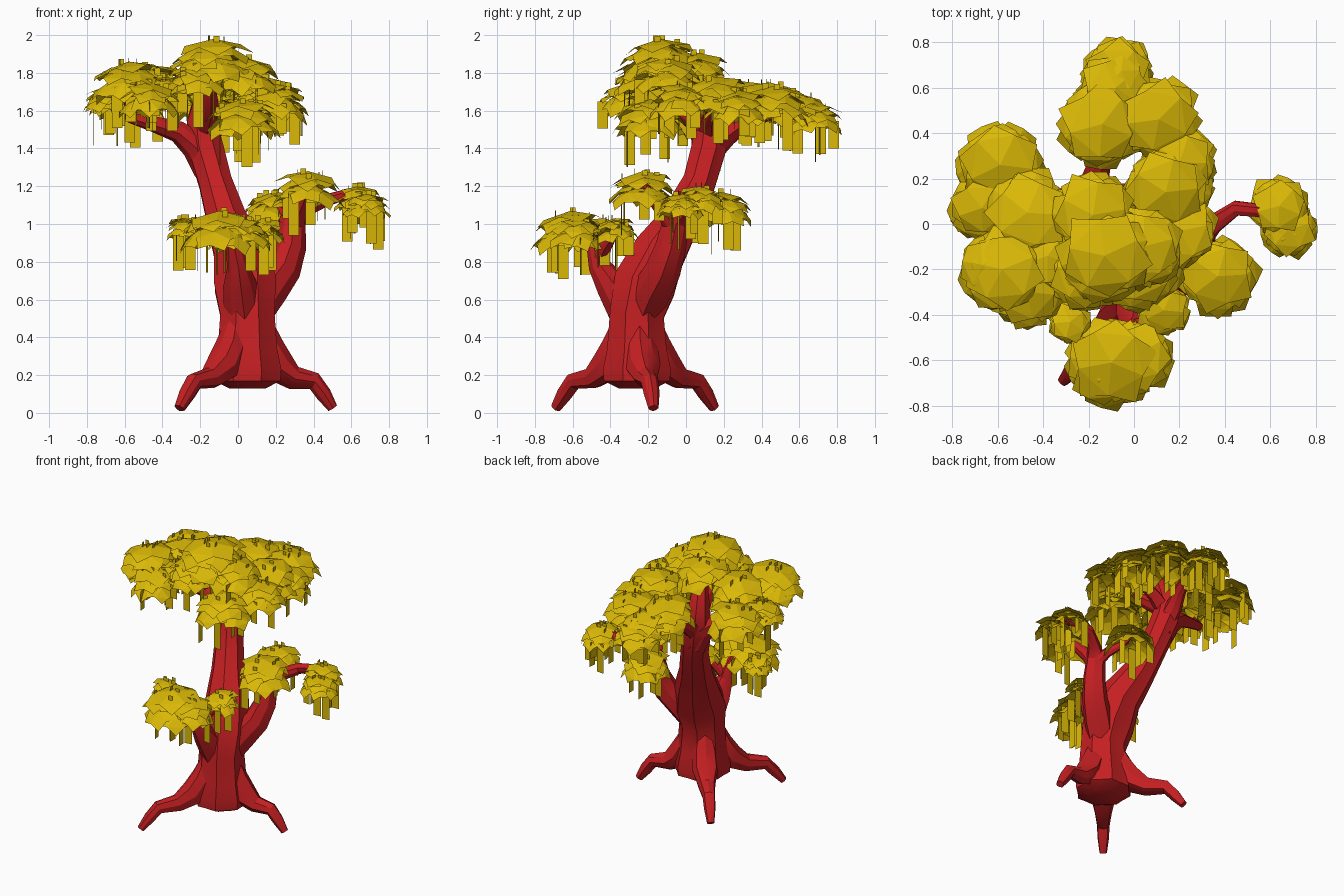
import bpy, bmesh, math, random
from mathutils import Vector, Matrix

random.seed(7)
cube = bpy.data.objects.get("Cube")
if cube:
    bpy.data.objects.remove(cube, do_unlink=True)


def make_material(name, color):
    material = bpy.data.materials.new(name)
    material.use_nodes = True
    material.diffuse_color = color
    material.node_tree.nodes["Principled BSDF"].inputs["Base Color"].default_value = color
    return material


bark = make_material("red bark", (0.56, 0.014, 0.016, 1))
foliage = make_material("yellow foliage", (0.7, 0.48, 0.002, 1))


def finish(bm, name, material, smooth=False):
    mesh = bpy.data.meshes.new(name)
    bm.to_mesh(mesh)
    bm.free()
    mesh.materials.append(material)
    obj = bpy.data.objects.new(name, mesh)
    bpy.context.collection.objects.link(obj)
    if smooth:
        bpy.ops.object.select_all(action="DESELECT")
        obj.select_set(True)
        bpy.context.view_layer.objects.active = obj
        bpy.ops.object.shade_smooth_by_angle(angle=math.radians(30))
    return obj


def limb(name, path, sides=8, ridge=0.05):
    """Sweep a ridged ring along points given as (x, y, z, radius)."""
    bm = bmesh.new()
    points = [Vector(p[:3]) for p in path]
    rings = []
    for i, p in enumerate(path):
        ahead = points[min(i + 1, len(points) - 1)]
        behind = points[max(i - 1, 0)]
        tangent = (ahead - behind).normalized()
        # Keep the ring direction stable along the limb
        if i == 0:
            side = tangent.orthogonal().normalized()
        else:
            side = (side - tangent * side.dot(tangent)).normalized()
        other = tangent.cross(side)
        ring = []
        for k in range(sides):
            angle = math.tau * k / sides
            radius = p[3] * (1 + (ridge if k % 2 else -ridge))
            offset = side * math.cos(angle) + other * math.sin(angle)
            ring.append(bm.verts.new(points[i] + offset * radius))
        rings.append(ring)
    for lower, upper in zip(rings, rings[1:]):
        for k in range(sides):
            n = (k + 1) % sides
            bm.faces.new((lower[k], lower[n], upper[n], upper[k]))
    bm.faces.new(rings[0][::-1])
    bm.faces.new(rings[-1])
    bmesh.ops.recalc_face_normals(bm, faces=bm.faces)
    return finish(bm, name, bark, smooth=True)


# Trunk leaning back and to the right as it rises
limb("trunk", [
    (.05, -.26, .13, .1), (.05, -.26, .17, .18), (.05, -.26, .23, .185),
    (.05, -.26, .34, .162), (.05, -.26, .52, .148), (.04, -.22, .68, .17),
    (.01, -.14, .85, .142), (-.06, -.03, 1.02, .108), (-.12, .07, 1.22, .09),
    (-.17, .12, 1.4, .095), (-.19, .13, 1.55, .08), (-.17, .08, 1.7, .055),
    (-.16, 0, 1.8, .03),
], sides=16, ridge=0.05)

# Three bent roots that climb the trunk as buttresses
for name, heading, reach in (("left_root", 11, 1), ("back_root", 131, 1.18), ("front_root", 230, 1.22)):
    turn = math.radians(heading)
    profile = ((.07, .5, .05), (.1, .36, .085), (.16, .25, .09), (.25, .185, .06),
               (.36, .168, .045), (.41, .1, .04), (.46, .025, .026))
    limb(name, [(.05 + d * reach * math.cos(turn), -.26 + d * reach * math.sin(turn), z, r)
                for d, z, r in profile])

# Lower boughs
limb("left_bough", [
    (.07, -.24, .5, .09), (.16, -.18, .65, .1), (.24, -.12, .76, .09),
    (.28, -.08, .88, .078), (.29, -.05, 1.02, .068), (.35, 0, 1.08, .045),
    (.45, .07, 1.12, .035), (.55, .06, 1.15, .03), (.66, .03, 1.13, .015)])
limb("left_twig", [
    (.3, -.06, .98, .05), (.32, -.12, 1.07, .04), (.36, -.2, 1.17, .03), (.38, -.24, 1.21, .015)])
limb("back_twig", [
    (.29, -.05, .98, .045), (.27, .04, 1.03, .035), (.22, .14, 1.07, .025), (.2, .19, 1.1, .012)])
limb("front_bough", [
    (.03, -.3, .52, .1), (.01, -.39, .68, .085), (0, -.46, .78, .055),
    (-.02, -.48, .88, .045), (-.05, -.52, .96, .03), (-.08, -.6, .99, .015)])
limb("front_twig", [
    (0, -.46, .8, .04), (.06, -.43, .88, .035), (.13, -.38, .95, .02)])

# Upper boughs
limb("right_bough", [
    (-.16, .11, 1.28, .07), (-.22, .11, 1.41, .075), (-.32, .08, 1.49, .055),
    (-.45, .04, 1.53, .04), (-.56, 0, 1.56, .03), (-.6, -.1, 1.68, .015)])
limb("back_bough", [
    (-.17, .1, 1.36, .07), (-.17, .21, 1.47, .06), (-.14, .31, 1.54, .045),
    (-.1, .43, 1.58, .035), (-.08, .58, 1.59, .015)])
limb("crown_bough", [
    (-.18, .11, 1.5, .06), (-.15, -.02, 1.6, .05), (-.15, -.15, 1.7, .035), (-.15, -.2, 1.8, .015)])
limb("side_bough", [
    (-.18, .12, 1.46, .06), (-.06, .13, 1.56, .045), (.06, .15, 1.6, .035), (.15, .17, 1.66, .015)])


def leaf_cap(bm, center, normal, size):
    """Shallow five-sided peak with a drooping jagged skirt."""
    frame = Vector(normal).to_track_quat("Z", "Y").to_matrix()
    frame = frame @ Matrix.Rotation(random.uniform(0, math.tau), 3, "Z")

    def vertex(radius, angle, height):
        local = Vector((radius * math.cos(angle), radius * math.sin(angle), height))
        return bm.verts.new(center + frame @ (local * size))

    step = math.tau / 5
    apex = vertex(0, 0, 0)
    inner = [vertex(.78, k * step, -.18) for k in range(5)]
    outer = [vertex(random.uniform(.92, 1.1), (k + .5) * step, -.38) for k in range(5)]
    for k in range(5):
        n = (k + 1) % 5
        bm.faces.new((apex, inner[k], inner[n]))
        bm.faces.new((inner[k], outer[k], inner[n]))


def plate(bm, x, y, top, length, width):
    """Thin upright leaf strip."""
    angle = random.choice((0, math.pi / 2)) + random.uniform(-.2, .2)
    dx, dy = math.cos(angle) * width / 2, math.sin(angle) * width / 2
    bm.faces.new([bm.verts.new(v) for v in (
        (x - dx, y - dy, top - length), (x + dx, y + dy, top - length),
        (x + dx, y + dy, top), (x - dx, y - dy, top))])


def leaf_clump(bm, x, y, top, radius):
    height = radius * .7
    base = Vector((x, y, top - height))
    leaf_cap(bm, base + Vector((0, 0, height)), (random.uniform(-.15, .15), random.uniform(-.15, .15), 1),
             radius * .92)
    # Overlapping tiers around the dome
    for count, polar, size in ((5, 45, .64), (6, 78, .6)):
        a = math.radians(polar)
        spin = random.uniform(0, math.tau)
        for k in range(count):
            t = spin + math.tau * k / count + random.uniform(-.2, .2)
            out = Vector((math.cos(t), math.sin(t), 0))
            center = base + out * radius * .64 * math.sin(a)
            center.z += height * math.cos(a) + random.uniform(-.015, .015)
            tilt = a * random.uniform(.3, .5)
            normal = out * math.sin(tilt) + Vector((0, 0, math.cos(tilt)))
            leaf_cap(bm, center, normal, radius * size)
    # Hanging strips below and small leaf tips above
    for k in range(5):
        t = k * math.tau / 5 + random.uniform(-.4, .4)
        d = radius * random.uniform(.4, .85)
        plate(bm, x + d * math.cos(t), y + d * math.sin(t), base.z + radius * .1,
              random.uniform(.1, .22) + radius * .1, .056)
    for k in range(5):
        t = k * math.tau / 5 + random.uniform(-.4, .4)
        d = radius * random.uniform(.1, .65)
        plate(bm, x + d * math.cos(t), y + d * math.sin(t),
              top + .02 - .5 * d * d / radius, .05, .03)


# Foliage groups: x, y, top height, radius of each clump
groups = {
    "right_foliage": [
        (-.59, .26, 1.76, .2), (-.67, .07, 1.73, .15), (-.47, .05, 1.84, .2),
        (-.58, -.2, 1.86, .2), (-.47, -.3, 1.75, .17), (-.38, -.14, 1.78, .16)],
    "crown_foliage": [
        (-.18, .04, 1.91, .2), (-.13, -.14, 1.98, .22), (.02, -.19, 1.66, .2),
        (.04, -.1, 1.88, .19), (-.22, -.22, 1.84, .17)],
    "side_foliage": [
        (.14, .14, 1.78, .2), (.2, -.03, 1.74, .17), (.2, .27, 1.71, .17)],
    "back_foliage": [
        (-.14, .44, 1.75, .2), (-.08, .6, 1.69, .17), (-.07, .67, 1.64, .16),
        (.11, .46, 1.73, .19)],
    "left_foliage": [
        (.37, -.23, 1.28, .18), (.19, .19, 1.17, .17),
        (.64, .08, 1.2, .135), (.68, -.02, 1.16, .13)],
    "front_foliage": [
        (-.1, -.61, 1.07, .21), (.01, -.58, 1.03, .17), (-.28, -.43, 1.03, .1),
        (.13, -.38, 1.03, .12)],
}
for name, clumps in groups.items():
    bm = bmesh.new()
    for clump in clumps:
        leaf_clump(bm, *clump)
    finish(bm, name, foliage)
